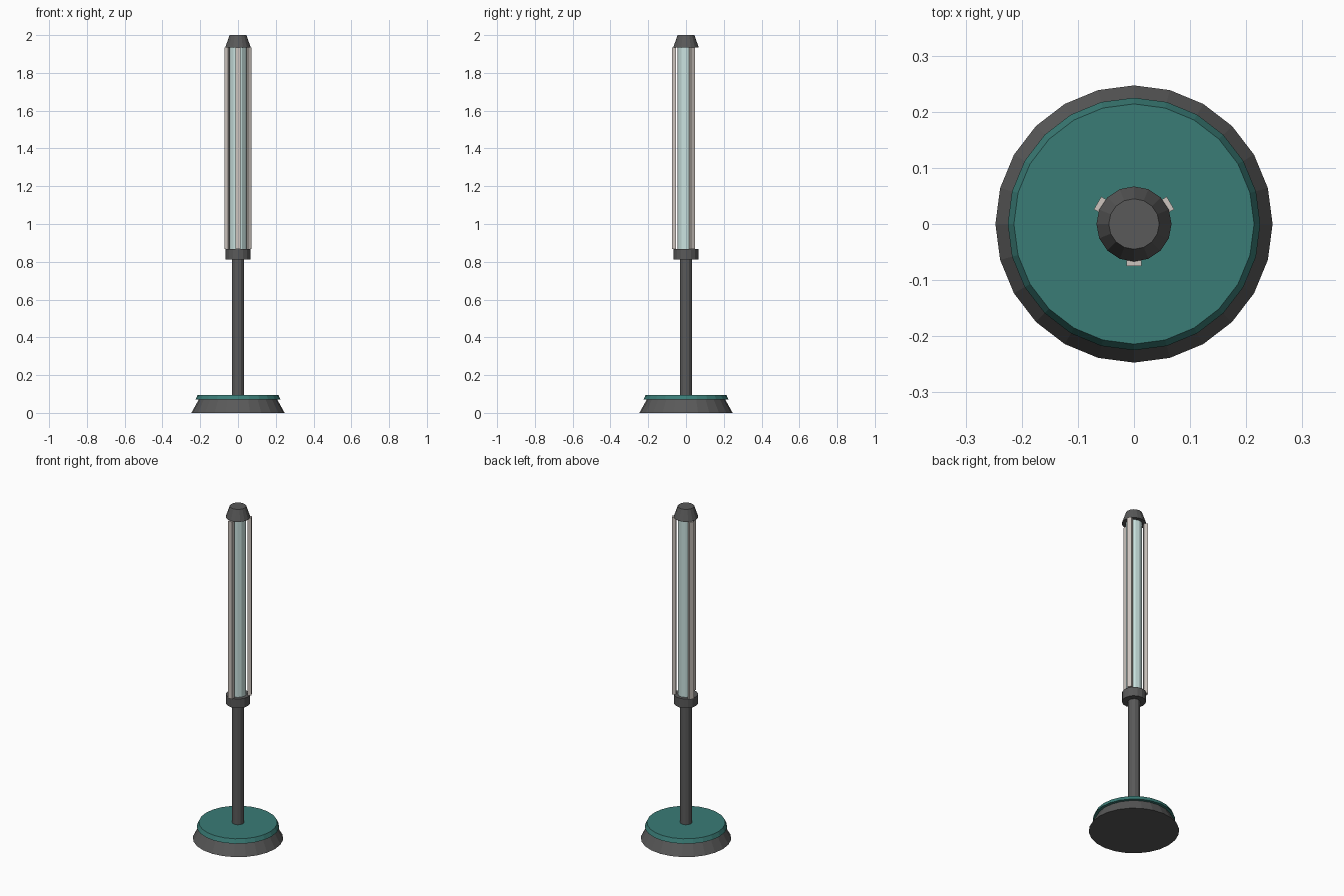
import bpy, bmesh, math
from mathutils import Matrix, Vector

if "Cube" in bpy.data.objects:
    bpy.data.objects.remove(bpy.data.objects["Cube"])


def material(name, rgb):
    m = bpy.data.materials.new(name)
    m.diffuse_color = (*rgb, 1.0)
    m.use_nodes = True
    m.node_tree.nodes["Principled BSDF"].inputs["Base Color"].default_value = m.diffuse_color
    return m


dark = material("charcoal_metal", (0.10, 0.10, 0.10))
teal = material("teal_enamel", (0.042, 0.20, 0.18))
glow = material("pale_glass", (0.58, 0.75, 0.73))
trim = material("warm_grey_trim", (0.61, 0.56, 0.52))


def finish(name, bm, mat):
    bmesh.ops.recalc_face_normals(bm, faces=bm.faces)
    mesh = bpy.data.meshes.new(name)
    bm.to_mesh(mesh)
    bm.free()
    mesh.materials.append(mat)
    obj = bpy.data.objects.new(name, mesh)
    bpy.context.collection.objects.link(obj)
    return obj


def frustum(name, r_low, r_high, z_low, z_high, sides, mat):
    """Upright flat-sided cylinder or cone section."""
    bm = bmesh.new()
    bmesh.ops.create_cone(
        bm, cap_ends=True, segments=sides, radius1=r_low, radius2=r_high,
        depth=z_high - z_low,
        matrix=Matrix.Translation((0, 0, (z_low + z_high) / 2)))
    return finish(name, bm, mat)


def rail(name, angle, r_in, r_out, width, z_low, z_high, mat):
    """Thin upright bar facing outwards at the given angle."""
    bm = bmesh.new()
    place = (Matrix.Rotation(angle, 4, 'Z')
             @ Matrix.Translation(((r_in + r_out) / 2, 0, (z_low + z_high) / 2))
             @ Matrix.Diagonal(Vector((r_out - r_in, width, z_high - z_low, 1))))
    bmesh.ops.create_cube(bm, size=1, matrix=place)
    return finish(name, bm, mat)


# Weighted foot with an overhanging teal plate
frustum("foot", 0.247, 0.208, 0.0, 0.07, 24, dark)
frustum("foot_plate", 0.225, 0.214, 0.07, 0.095, 24, teal)

# Post and collar
frustum("post", 0.033, 0.033, 0.09, 0.82, 12, dark)
frustum("collar", 0.066, 0.066, 0.813, 0.868, 16, dark)

# Glowing tube and tapered cap
frustum("light_tube", 0.045, 0.045, 0.86, 1.94, 12, glow)
frustum("cap", 0.067, 0.045, 1.935, 2.0, 16, dark)

# Three guard rails around the tube
for i, deg in enumerate((30, 150, 270)):
    rail(f"guard_rail_{i + 1}", math.radians(deg), 0.053, 0.075, 0.026,
         0.868, 1.935, trim)
